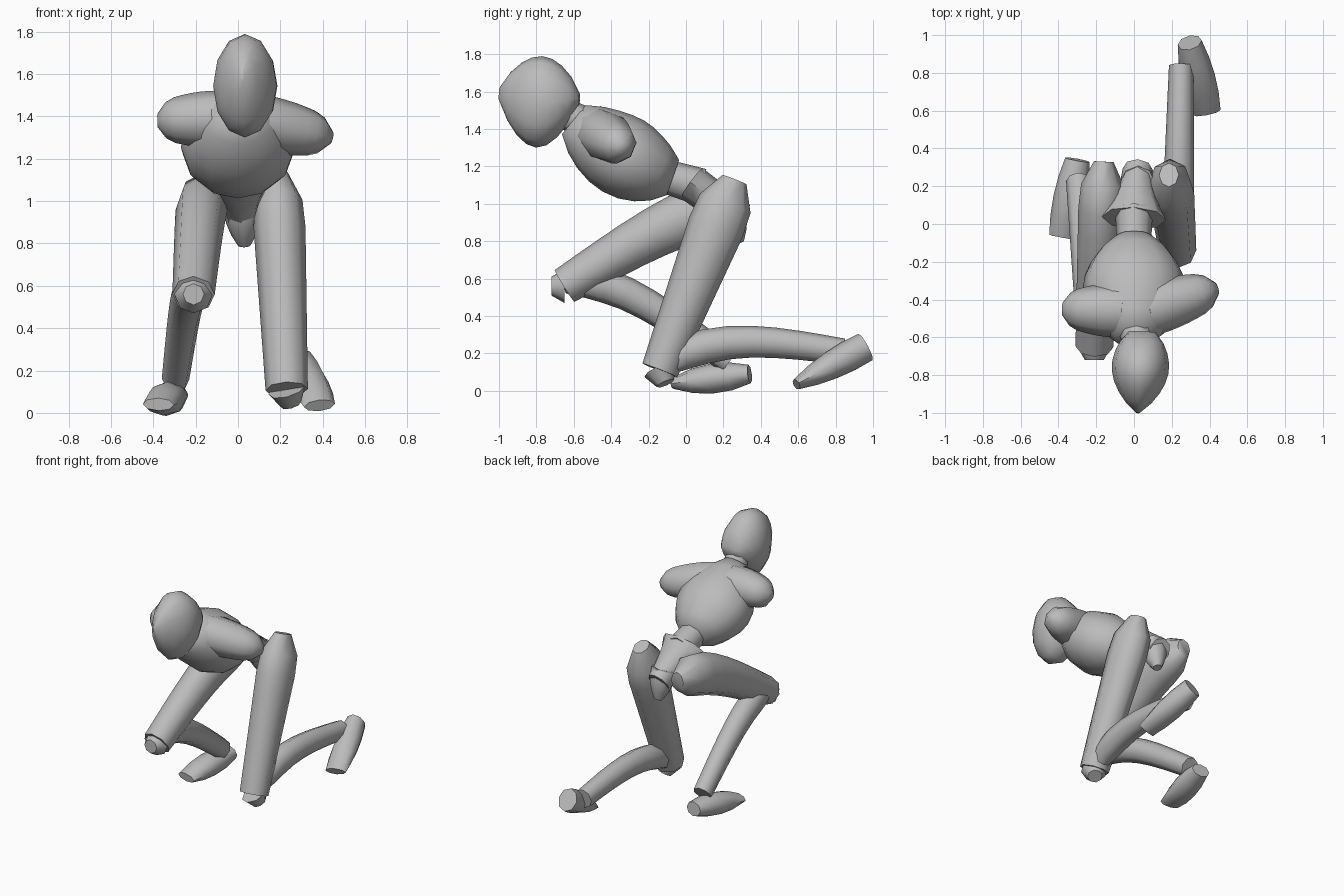
import bpy, bmesh, math
from mathutils import Vector

default_cube = bpy.data.objects.get("Cube")
if default_cube:
    bpy.data.objects.remove(default_cube, do_unlink=True)

clay = bpy.data.materials.new("clay grey")
clay.use_nodes = True
clay.diffuse_color = (0.5, 0.5, 0.5, 1)
shader = clay.node_tree.nodes["Principled BSDF"]
shader.inputs["Base Color"].default_value = clay.diffuse_color


def swell(size, t):
    """Blend a (start, end, bulge) radius along the part."""
    start, end, bulge = size
    arch = max(0, math.sin(math.pi * t)) ** 0.8
    return start + (end - start) * t + bulge * arch


def body_part(name, start, end, width, height=None, bow=0, skew=1,
              rounded=False, upright=False, sides=8, segments=8):
    """Skin elliptical rings along a line from start to end, bowed in z."""
    height = height or width
    start, end = Vector(start), Vector(end)
    chord = (end - start).normalized()
    sideways = Vector((0, 1, 0)) if abs(chord.x) > 0.8 else Vector((1, 0, 0))

    def path(t):
        t = min(max(t, 0), 1)
        lift = bow * math.sin(math.pi * t ** skew)
        return start.lerp(end, t) + Vector((0, 0, lift))

    bm = bmesh.new()
    rings = []
    for i in range(segments + 1):
        t, step = i / segments, 1 / segments
        along = chord if upright else (path(t + step) - path(t - step)).normalized()
        side = (sideways - along * along.dot(sideways)).normalized()
        up = along.cross(side)
        shrink = min(1, 0.4 + t * 4) if rounded else 1
        ring = []
        for k in range(sides):
            angle = math.tau * k / sides
            offset = (side * math.cos(angle) * swell(width, t)
                      + up * math.sin(angle) * swell(height, t))
            ring.append(bm.verts.new(path(t) + offset * shrink))
        rings.append(ring)
    for low, high in zip(rings, rings[1:]):
        for k in range(sides):
            n = (k + 1) % sides
            bm.faces.new((low[k], low[n], high[n], high[k]))
    bm.faces.new(rings[0])
    bm.faces.new(rings[-1])
    bmesh.ops.recalc_face_normals(bm, faces=bm.faces)

    mesh = bpy.data.meshes.new(name)
    bm.to_mesh(mesh)
    bm.free()
    mesh.materials.append(clay)
    obj = bpy.data.objects.new(name, mesh)
    bpy.context.collection.objects.link(obj)
    bpy.ops.object.select_all(action='DESELECT')
    obj.select_set(True)
    bpy.context.view_layer.objects.active = obj
    bpy.ops.object.shade_smooth_by_angle(angle=math.radians(60))


def leg(side, hip, knee, kneecap, ankle, heel, toe, thigh_bow, heel_height, instep):
    """Thigh, kneecap, shin and foot between the given joints."""
    body_part(side + "_thigh", hip, knee, (0.13, 0.1, 0), (0.17, 0.1, 0),
              bow=thigh_bow, skew=0.7, rounded=True)
    body_part(side + "_kneecap", knee, kneecap, (0.09, 0.05, 0), segments=2)
    body_part(side + "_shin", knee, ankle, (0.09, 0.065, 0), (0.1, 0.07, 0),
              bow=0.11, skew=0.7, rounded=True)
    body_part(side + "_foot", heel, toe, (0.065, 0.075, 0.02),
              (heel_height, 0.03, instep), segments=4)


# Egg-shaped head, narrowing towards the face
body_part("head", (0.02, -1, 1.59), (0.045, -0.57, 1.56), (0.01, 0.07, 0.11),
          (0.03, 0.03, 0.215), bow=-0.03, upright=True, sides=12)

# Neck and ribcage leaning forward
body_part("neck", (0, -0.5, 1.4), (0.03, -0.7, 1.52), (0.1, 0.07, 0), segments=2)
body_part("ribcage", (0, -0.07, 1.14), (0, -0.6, 1.45), (0.1, 0.1, 0.17),
          (0.1, 0.1, 0.12), bow=-0.04, sides=12)

# Armless shoulder stubs, the left one reaching further
breadth, thickness = (0.08, 0.14, 0.02), (0.08, 0.13, 0.02)
body_part("left_shoulder", (0.44, -0.34, 1.3), (0.06, -0.46, 1.38),
          breadth, thickness, rounded=True)
body_part("right_shoulder", (-0.38, -0.45, 1.38), (-0.06, -0.46, 1.39),
          breadth, thickness, rounded=True)

# Waist, pelvis flaring at the hip crests, and tailbone
body_part("waist", (0, -0.12, 1.15), (0, 0.08, 1.09), (0.09, 0.1, 0), segments=2)
body_part("pelvis", (0, 0.03, 1.11), (0.02, 0.29, 0.92), (0.17, 0.08, -0.02),
          (0.1, 0.09, 0), segments=4)
body_part("tailbone", (0.02, 0.22, 1), (0.03, 0.28, 0.79), (0.09, 0.03, 0.02),
          segments=4)

# Left leg kneels with its shin trailing; right leg is planted
leg("left", hip=(0.185, 0.26, 1.13), knee=(0.23, -0.14, 0.11),
    kneecap=(0.25, -0.11, 0.04), ankle=(0.25, 0.84, 0.21),
    heel=(0.295, 0.96, 0.235), toe=(0.385, 0.59, 0.035),
    thigh_bow=0, heel_height=0.08, instep=0.02)
leg("right", hip=(-0.16, 0.33, 0.99), knee=(-0.21, -0.65, 0.56),
    kneecap=(-0.21, -0.72, 0.56), ankle=(-0.295, 0.23, 0.16),
    heel=(-0.3, 0.34, 0.09), toe=(-0.375, -0.07, 0.04),
    thigh_bow=0.08, heel_height=0.05, instep=0.04)
